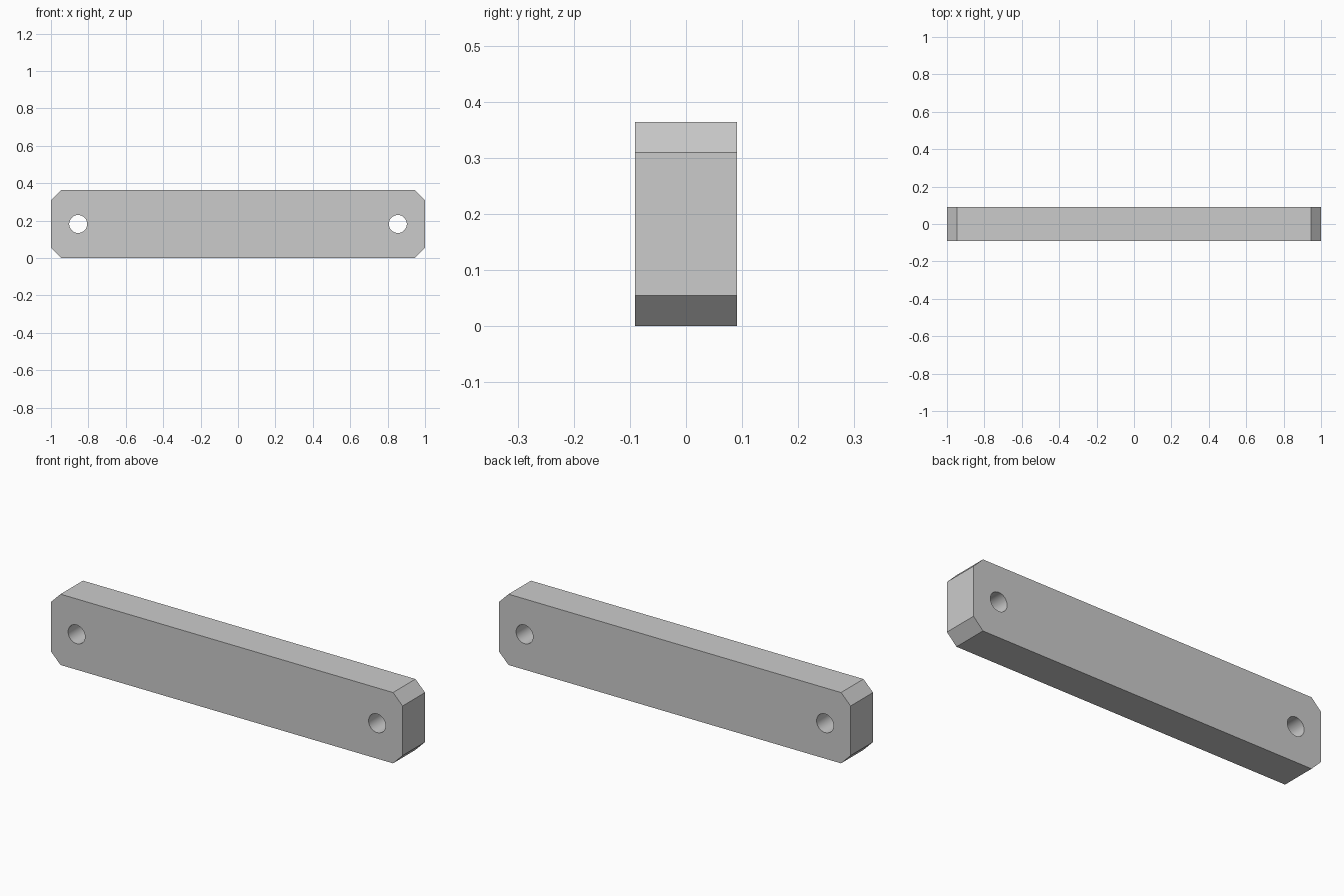
import bpy, bmesh, math

if "Cube" in bpy.data.objects:
    bpy.data.objects.remove(bpy.data.objects["Cube"])

LENGTH, HEIGHT, DEPTH = 2.0, 0.364, 0.182
CHAMFER = 0.0545
HOLE_X, HOLE_R = 0.8545, 0.048

# Bar: octagonal front profile with clipped corners, extruded along y
hx, c = LENGTH / 2, CHAMFER
right = [(hx - c, 0), (hx, c), (hx, HEIGHT - c), (hx - c, HEIGHT)]
profile = right + [(-x, z) for x, z in reversed(right)]

bm = bmesh.new()
front = bm.faces.new([bm.verts.new((x, -DEPTH / 2, z)) for x, z in profile])
ext = bmesh.ops.extrude_face_region(bm, geom=[front], use_keep_orig=True)
moved = [v for v in ext["geom"] if isinstance(v, bmesh.types.BMVert)]
bmesh.ops.translate(bm, verts=moved, vec=(0, DEPTH, 0))
bmesh.ops.recalc_face_normals(bm, faces=bm.faces)
mesh = bpy.data.meshes.new("link_bar")
bm.to_mesh(mesh)
bm.free()
bar = bpy.data.objects.new("link_bar", mesh)
bpy.context.collection.objects.link(bar)

# Pin holes: one through each end
for side in (-1, 1):
    bpy.ops.mesh.primitive_cylinder_add(
        vertices=48, radius=HOLE_R, depth=DEPTH * 2,
        location=(side * HOLE_X, 0, HEIGHT / 2), rotation=(math.pi / 2, 0, 0))
    cutter = bpy.context.object
    cutter.name = "hole_cutter"
    cutter.hide_render = True
    mod = bar.modifiers.new("pin_hole", 'BOOLEAN')
    mod.operation = 'DIFFERENCE'
    mod.solver = 'EXACT'
    mod.object = cutter
    bpy.context.view_layer.objects.active = bar
    bpy.ops.object.modifier_apply(modifier=mod.name)
    bpy.data.objects.remove(cutter, do_unlink=True)

# Smooth hole walls, crisp outer edges
bpy.ops.object.select_all(action='DESELECT')
bar.select_set(True)
bpy.context.view_layer.objects.active = bar
bpy.ops.object.shade_smooth_by_angle(angle=math.radians(30))
